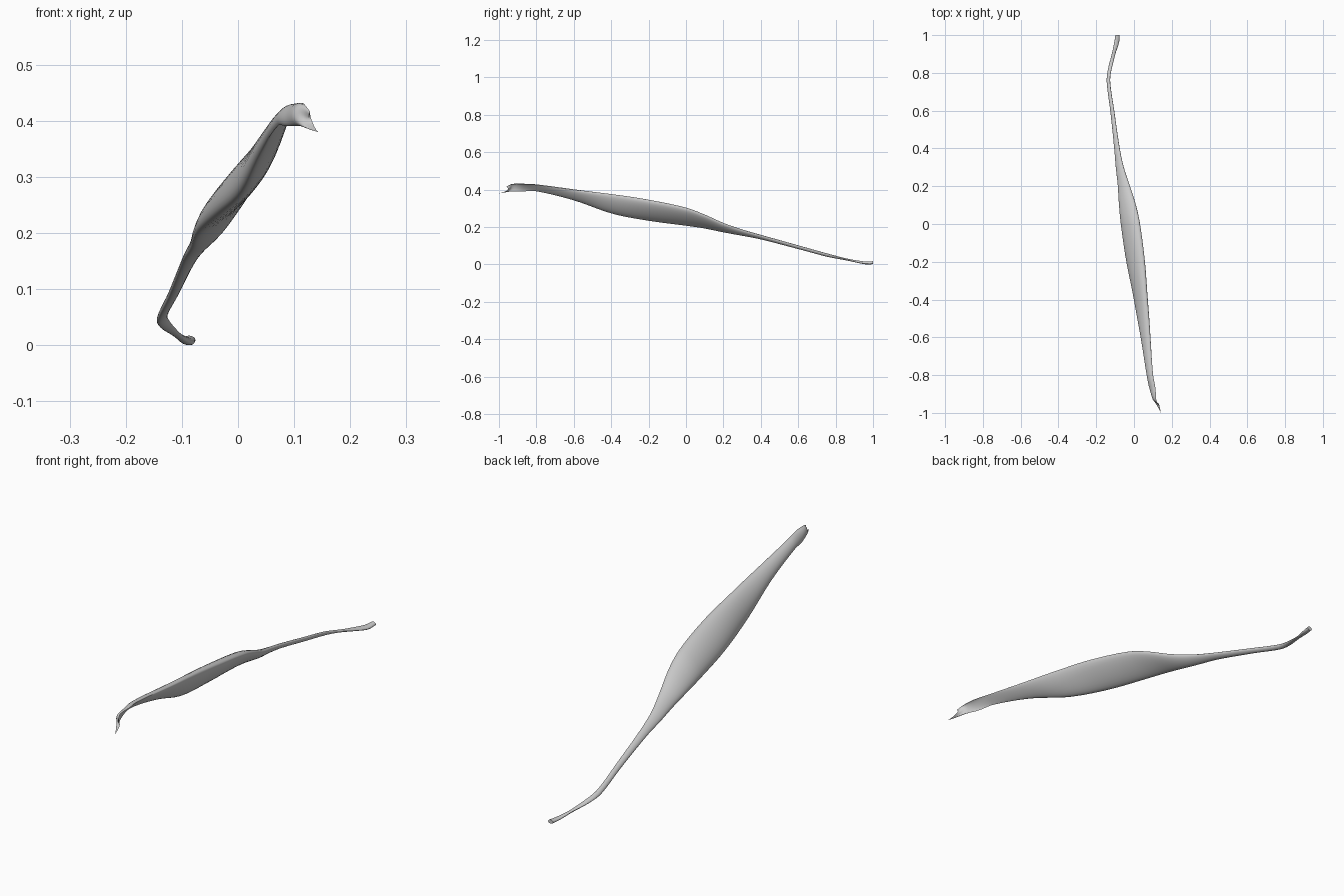
import bpy, bmesh
from math import sin, cos, pi, radians

if "Cube" in bpy.data.objects:
    bpy.data.objects.remove(bpy.data.objects["Cube"])

# Sections along y: y, centre x, centre z, half width, half thickness, tilt in degrees,
# underside factor (1 = full ellipse, 0 = flat, negative = hollow trough)
ROWS = [
    (-0.98, .136, .402, .019, .007, 112, -.5),
    (-0.93, .115, .414, .020, .015, 82, -.6),
    (-0.87, .100, .414, .024, .015, 55, -.4),
    (-0.80, .086, .412, .023, .015, 48, 0),
    (-0.60, .063, .375, .036, .020, 50, .5),
    (-0.40, .038, .328, .059, .027, 58, .7),
    (-0.20, .010, .293, .070, .030, 50, .75),
    (0.00, -.018, .258, .066, .028, 43, .7),
    (0.10, -.034, .232, .055, .023, 38, .7),
    (0.20, -.053, .200, .038, .017, 35, .8),
    (0.30, -.075, .174, .025, .011, 35, 1),
    (0.40, -.090, .150, .017, .009, 35, 1),
    (0.60, -.115, .096, .012, .008, 40, 1),
    (0.75, -.135, .055, .011, .007, 42, 1),
    (0.81, -.130, .041, .010, .006, 25, 1),
    (0.90, -.108, .022, .010, .005, -20, 1),
    (0.96, -.092, .012, .013, .007, -15, 1),
    (1.00, -.087, .013, .011, .008, 0, 1),
]
SEGMENTS, STEPS = 28, 5


def smooth_rows(rows):
    """Hermite interpolation through the sections, allowing uneven spacing."""
    def slope(i, j):
        a, b = rows[max(i - 1, 0)], rows[min(i + 1, len(rows) - 1)]
        return (b[j] - a[j]) / (b[0] - a[0])
    out = []
    for i in range(len(rows) - 1):
        a, b = rows[i], rows[i + 1]
        d = b[0] - a[0]
        for n in range(STEPS):
            t = n / STEPS
            row = [a[0] + d * t]
            for j in range(1, 7):
                row.append((2*t**3 - 3*t**2 + 1) * a[j] + (t**3 - 2*t**2 + t) * d * slope(i, j)
                           + (3*t**2 - 2*t**3) * b[j] + (t**3 - t**2) * d * slope(i + 1, j))
            out.append(row)
    out.append(list(rows[-1]))
    return out


def section(bm, row):
    y, cx, cz, width, thick, tilt, under = row
    a = radians(tilt)
    # the front tip is slanted and notched between two prongs
    tip = max(0, (-0.93 - y) / 0.05)
    ring = []
    for i in range(SEGMENTS):
        v = 2 * pi * i / SEGMENTS
        u = width * cos(v)
        s = sin(v)
        w = thick * (s if s > 0 else s * under)
        if s < 0 and under < 0:
            w *= 0.95
        dy = tip * (0.02 * cos(v) + 0.025 * s * s)
        ring.append(bm.verts.new((cx + u * cos(a) - w * sin(a), y + dy,
                                  cz + u * sin(a) + w * cos(a))))
    return ring


# Tapered muscle belly with trough end and thin tendon
bm = bmesh.new()
rings = [section(bm, r) for r in smooth_rows(ROWS)]
for r0, r1 in zip(rings, rings[1:]):
    for i in range(SEGMENTS):
        j = (i + 1) % SEGMENTS
        bm.faces.new((r0[i], r0[j], r1[j], r1[i]))

# Front tip closed by strips across the sheet, tendon end by one face
tip = rings[0]
for i in range(SEGMENTS // 2):
    quad = [tip[i], tip[(-i) % SEGMENTS], tip[(-i - 1) % SEGMENTS], tip[i + 1]]
    bm.faces.new(list(dict.fromkeys(quad)))
bm.faces.new(rings[-1])
bmesh.ops.recalc_face_normals(bm, faces=bm.faces[:])

# Rest on the ground
low = min(v.co.z for v in bm.verts)
bmesh.ops.translate(bm, verts=bm.verts[:], vec=(0, 0, -low))

mesh = bpy.data.meshes.new("muscle_belly")
bm.to_mesh(mesh)
bm.free()
muscle = bpy.data.objects.new("muscle_belly", mesh)
bpy.context.collection.objects.link(muscle)
bpy.context.view_layer.objects.active = muscle
muscle.select_set(True)
bpy.ops.object.shade_smooth_by_angle(angle=radians(40))
